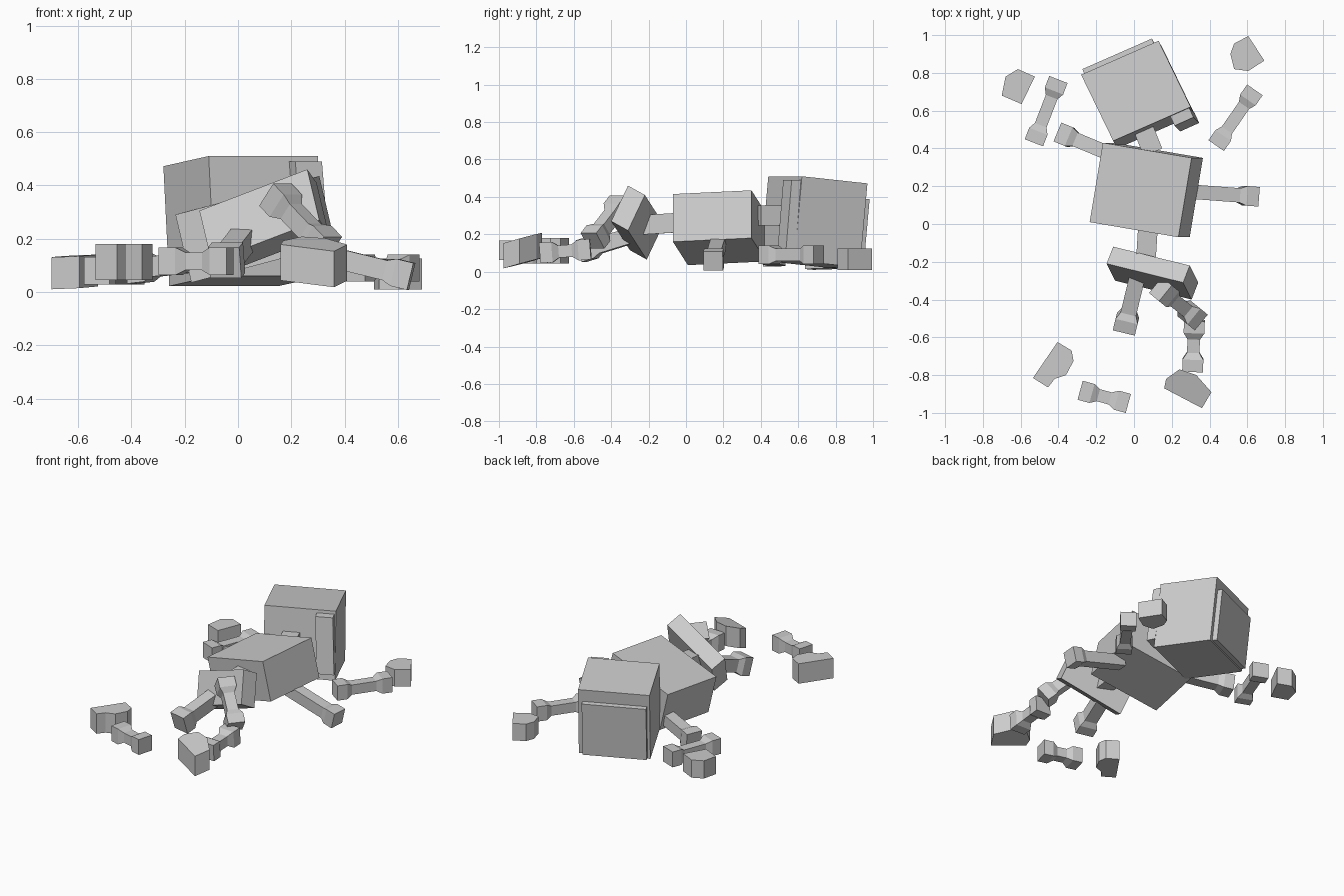
import bpy, bmesh
from mathutils import Vector as V

if "Cube" in bpy.data.objects:
    bpy.data.objects.remove(bpy.data.objects["Cube"])


def finish(name, bm):
    bmesh.ops.recalc_face_normals(bm, faces=bm.faces)
    me = bpy.data.meshes.new(name)
    bm.to_mesh(me)
    bm.free()
    ob = bpy.data.objects.new(name, me)
    bpy.context.collection.objects.link(ob)
    return ob


def loft(name, rings):
    """Skin a list of equal-length point rings and cap both ends."""
    bm = bmesh.new()
    rows = [[bm.verts.new(p) for p in ring] for ring in rings]
    n = len(rows[0])
    for a, b in zip(rows, rows[1:]):
        for i in range(n):
            j = (i + 1) % n
            bm.faces.new((a[i], a[j], b[j], b[i]))
    bm.faces.new(rows[0])
    bm.faces.new(rows[-1])
    return finish(name, bm)


def slab(name, corner, u, v, w):
    """Tilted box from one corner and three edge vectors."""
    c, u, v, w = V(corner), V(u), V(v), V(w)
    ring = [c, c + u, c + u + v, c + v]
    return loft(name, [ring, [p + w for p in ring]])


def bone(name, p0, p1, R=0.055, r=0.034, start=True, end=True, block=0.065, taper=0.035):
    """Square rod with larger blocks at its ends."""
    p0, p1 = V(p0), V(p1)
    d = p1 - p0
    L = d.length
    d.normalize()
    side = d.cross(V((0, 0, 1))).normalized()
    up = side.cross(d)
    prof = [(0, R), (block, R), (block + taper, r)] if start else [(0, r)]
    prof += [(L - block - taper, r), (L - block, R), (L, R)] if end else [(L, r)]
    rings = [[p0 + d * t + side * a * s + up * b * s
              for a, b in ((-1, -1), (1, -1), (1, 1), (-1, 1))] for t, s in prof]
    return loft(name, rings)


def prism(name, pts, z0, z1, tilt=(0, 0)):
    """Upright prism on a plan outline, sheared by a slope."""
    cx = sum(p[0] for p in pts) / len(pts)
    cy = sum(p[1] for p in pts) / len(pts)
    return loft(name, [[V((x, y, z + tilt[0] * (x - cx) + tilt[1] * (y - cy)))
                        for x, y in pts] for z in (z0, z1)])


# head with face plate and ear bar
hc, hu = V((-0.11, 0.44, 0.51)), V((0.41, 0.18, 0))
hv, hw = V((-0.17, 0.35, -0.038)), V((0.022, -0.04, -0.45))
slab("head", hc, hu, hv, hw)
slab("face_plate", hc + hv + hu * 0.04 + hw * 0.18, hu * 0.9, hv * 0.085, hw * 0.8)
slab("ear_bar", (0.19, 0.575, 0.49), (0.10, 0.045, 0), (0.025, -0.055, 0), (0.03, -0.03, -0.37))

# torso, neck, spine, pelvis
slab("torso", (-0.235, 0.01, 0.29), (0.47, -0.08, 0.125), (0.07, 0.42, 0.02), (0.06, 0, -0.255))
bone("neck", (0.10, 0.38, 0.30), (0.04, 0.53, 0.30), r=0.053, start=False, end=False)
bone("spine", (0.075, 0.0, 0.265), (0.06, -0.24, 0.25), r=0.052, start=False, end=False)
slab("pelvis", (0.26, -0.31, 0.46), (-0.405, 0.10, -0.155), (0.035, 0.09, -0.05), (0.045, -0.09, -0.19))

# upper arms still on the torso
bone("right_upper_arm", (0.25, 0.175, 0.155), (0.65, 0.145, 0.058), R=0.052, r=0.038, start=False)
bone("left_upper_arm", (-0.10, 0.36, 0.12), (-0.40, 0.485, 0.085), R=0.054, r=0.038, start=False)

# detached forearms
bone("right_forearm", (0.435, 0.415, 0.09), (0.64, 0.71, 0.09), R=0.05, r=0.033)
bone("left_forearm", (-0.53, 0.43, 0.08), (-0.40, 0.765, 0.08), R=0.052, r=0.033)

# detached hands
prism("right_hand", [(0.605, 0.995), (0.69, 0.865), (0.605, 0.81), (0.53, 0.82),
                     (0.51, 0.90), (0.53, 0.955)], 0.01, 0.125)
prism("left_hand", [(-0.70, 0.68), (-0.68, 0.78), (-0.615, 0.82), (-0.525, 0.78),
                    (-0.595, 0.635)], 0.015, 0.135, (0.05, 0.02))

# legs
bone("right_thigh", (0.14, -0.345, 0.365), (0.33, -0.50, 0.165), R=0.054, r=0.036)
bone("right_shin", (0.32, -0.51, 0.12), (0.31, -0.78, 0.10), R=0.055, r=0.033)
bone("left_thigh", (0.02, -0.27, 0.20), (-0.05, -0.56, 0.11), R=0.06, r=0.042, start=False)
bone("left_shin", (-0.285, -0.88, 0.115), (-0.03, -0.95, 0.115), R=0.052, r=0.033)

# feet
prism("right_foot", [(0.16, -0.87), (0.36, -0.975), (0.41, -0.89), (0.33, -0.80),
                     (0.24, -0.77), (0.17, -0.82)], 0.05, 0.185, (0.02, 0.28))
prism("left_foot", [(-0.405, -0.625), (-0.33, -0.67), (-0.32, -0.725), (-0.36, -0.80),
                    (-0.42, -0.82), (-0.455, -0.865), (-0.535, -0.815)], 0.045, 0.18)
